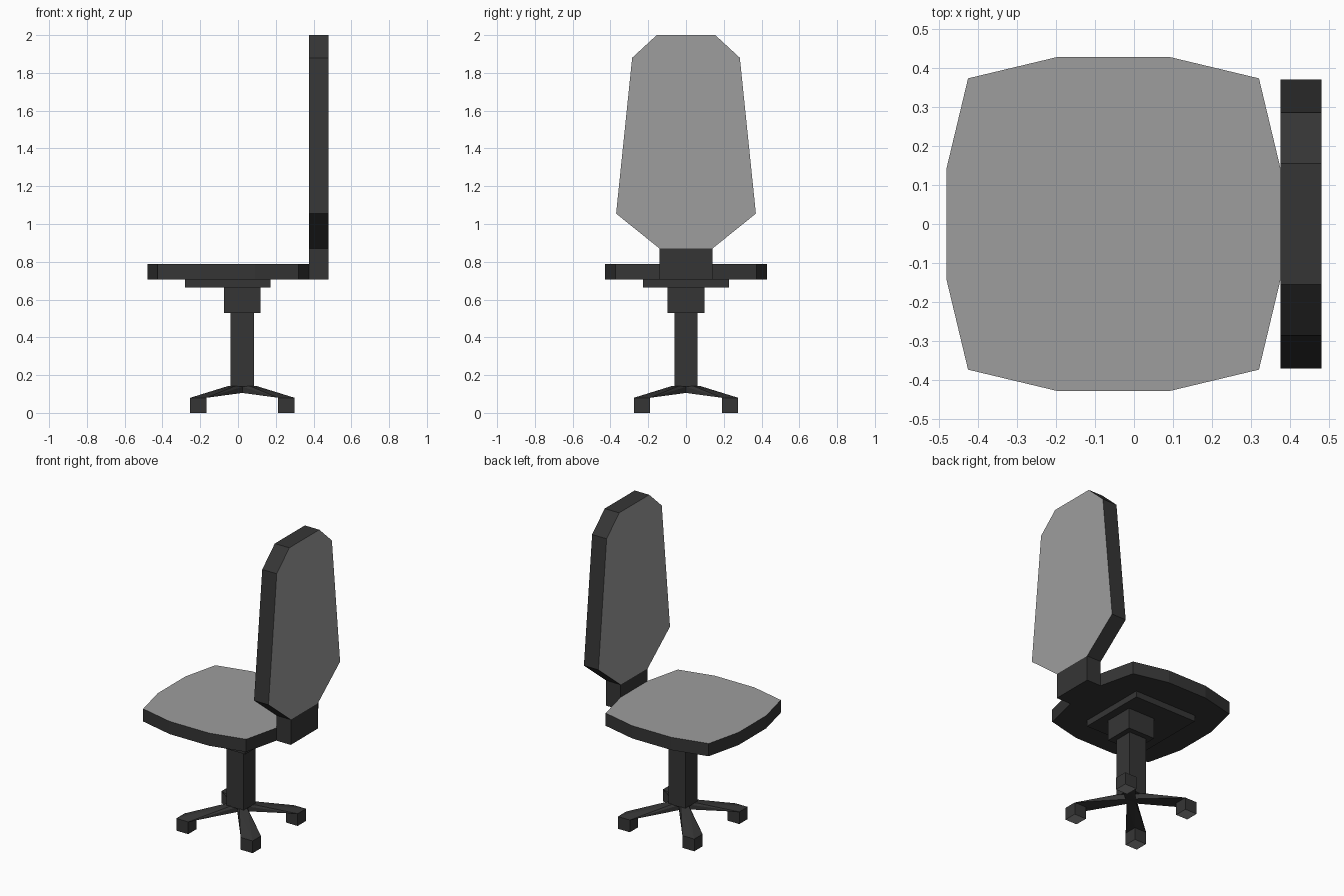
import bpy, bmesh
from mathutils import Vector

if "Cube" in bpy.data.objects:
    bpy.data.objects.remove(bpy.data.objects["Cube"])

CX = 0.023  # pedestal axis in x


def material(name, value):
    m = bpy.data.materials.new(name)
    m.diffuse_color = (value, value, value, 1)
    m.use_nodes = True
    m.node_tree.nodes["Principled BSDF"].inputs["Base Color"].default_value = m.diffuse_color
    return m


DARK = material("dark plastic", 0.036)
GREY = material("grey fabric", 0.34)


def finish(name, bm, is_grey=lambda n: False):
    """Make the object; faces whose normal passes the rule become grey."""
    bmesh.ops.recalc_face_normals(bm, faces=bm.faces)
    bm.normal_update()
    for f in bm.faces:
        f.material_index = 1 if is_grey(f.normal) else 0
    me = bpy.data.meshes.new(name)
    bm.to_mesh(me)
    bm.free()
    me.materials.append(DARK)
    me.materials.append(GREY)
    ob = bpy.data.objects.new(name, me)
    bpy.context.collection.objects.link(ob)
    return ob


def prism(name, outline, offset, is_grey):
    """Extrude a flat outline along an offset vector."""
    bm = bmesh.new()
    face = bm.faces.new([bm.verts.new(p) for p in outline])
    ext = bmesh.ops.extrude_face_region(bm, geom=[face], use_keep_orig=True)
    moved = [g for g in ext["geom"] if isinstance(g, bmesh.types.BMVert)]
    bmesh.ops.translate(bm, verts=moved, vec=offset)
    return finish(name, bm, is_grey)


def box(name, x0, x1, y0, y1, z0, z1, is_grey=lambda n: False):
    outline = [(x0, y0, z0), (x1, y0, z0), (x1, y1, z0), (x0, y1, z0)]
    return prism(name, outline, (0, 0, z1 - z0), is_grey)


def hull(name, points):
    bm = bmesh.new()
    for p in points:
        bm.verts.new(p)
    res = bmesh.ops.convex_hull(bm, input=bm.verts)
    loose = {g for g in res["geom_interior"] if isinstance(g, bmesh.types.BMVert)}
    bmesh.ops.delete(bm, geom=list(loose), context='VERTS')
    return finish(name, bm)


# Seat cushion: mirrored outline, grey top
half = [(-0.48, 0.143), (-0.425, 0.373), (-0.195, 0.428),
        (0.09, 0.428), (0.32, 0.373), (0.375, 0.143)]
ring = half + [(x, -y) for x, y in reversed(half)]
prism("seat", [(x, y, 0.705) for x, y in ring], (0, 0, 0.083),
      lambda n: n.z > 0.9)

# Backrest: mirrored outline, grey front and rear panels
half = [(0.14, 0.87), (0.37, 1.055), (0.285, 1.88), (0.155, 2.0)]
ring = half + [(-y, z) for y, z in reversed(half)]
prism("backrest", [(0.375, y, z) for y, z in ring], (0.105, 0, 0),
      lambda n: abs(n.x) > 0.9)
box("backrest_bracket", 0.375, 0.48, -0.14, 0.14, 0.705, 0.87)

# Pedestal
box("seat_plate", -0.28, 0.173, -0.228, 0.228, 0.665, 0.705)
box("tilt_housing", CX - 0.097, CX + 0.097, -0.097, 0.097, 0.53, 0.665)
box("column", CX - 0.062, CX + 0.062, -0.062, 0.062, 0.14, 0.53)

# Four diagonal legs, each ending in a caster block with a grey underside
R, H = 0.233, 0.043
for sx in (-1, 1):
    for sy in (-1, 1):
        x, y = CX + sx * R, sy * R
        tag = ("left" if sx < 0 else "right") + ("_front" if sy < 0 else "_back")
        box("caster_" + tag, x - H, x + H, y - H, y + H, 0, 0.08,
            lambda n: n.z < -0.9)
        perp = Vector((-sy, sx, 0)).normalized() * 0.025
        top = Vector((CX + sx * 0.055, sy * 0.055, 0.143))
        low = Vector((CX, 0, 0.108))
        pts = [(x + i * H, y + j * H, 0.08) for i in (-1, 1) for j in (-1, 1)]
        pts += [top + perp, top - perp, low + perp, low - perp,
                Vector((CX, 0, 0.143)) + perp, Vector((CX, 0, 0.143)) - perp]
        hull("leg_" + tag, pts)
